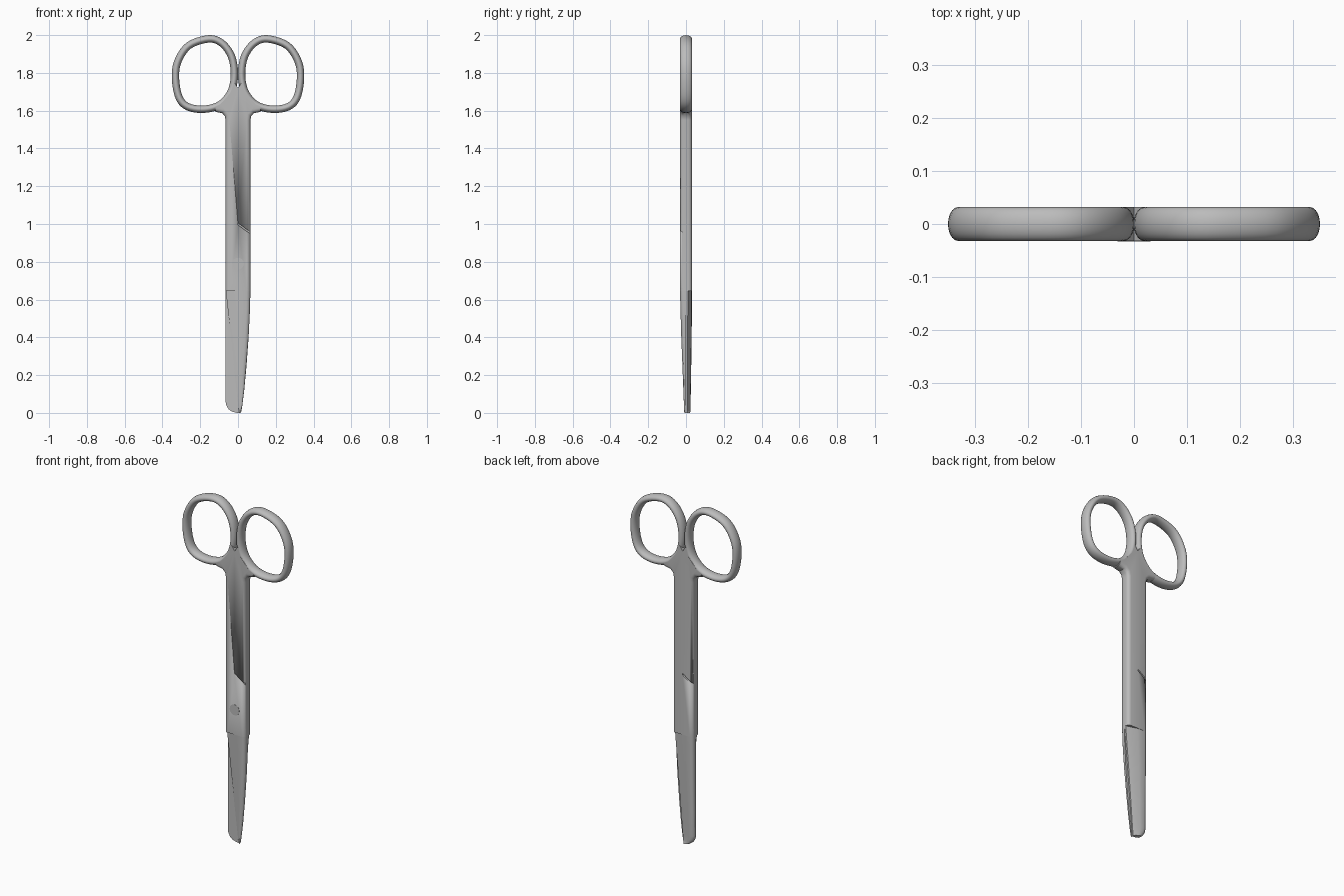
import bpy, bmesh, math
from mathutils import Vector

if "Cube" in bpy.data.objects:
    bpy.data.objects.remove(bpy.data.objects["Cube"])

steel = bpy.data.materials.new("steel_grey")
steel.diffuse_color = (0.5, 0.5, 0.5, 1)
steel.use_nodes = True
steel.node_tree.nodes["Principled BSDF"].inputs["Base Color"].default_value = steel.diffuse_color
T = 0.032   # half thickness
W = 0.066   # half width of the shank


def finish(bm, name, angle=35):
    bmesh.ops.recalc_face_normals(bm, faces=bm.faces)
    me = bpy.data.meshes.new(name)
    bm.to_mesh(me)
    bm.free()
    ob = bpy.data.objects.new(name, me)
    bpy.context.collection.objects.link(ob)
    me.materials.append(steel)
    bpy.ops.object.select_all(action='DESELECT')
    ob.select_set(True)
    bpy.context.view_layer.objects.active = ob
    bpy.ops.object.shade_smooth_by_angle(angle=math.radians(angle))
    return ob


def loft(bm, rows, closed):
    vs = [[bm.verts.new(p) for p in r] for r in rows]
    n, m = len(vs), len(vs[0])
    for i in range(n if closed else n - 1):
        a, b = vs[i], vs[(i + 1) % n]
        for j in range(m):
            k = (j + 1) % m
            bm.faces.new((a[j], a[k], b[k], b[j]))
    if not closed:
        bm.faces.new(vs[0])
        bm.faces.new(vs[-1])


# finger rings: oval section swept along a smooth closed path
path = [(.155, 1.980), (.26, 1.945), (.318, 1.862), (.331, 1.772), (.312, 1.67),
        (.264, 1.62), (.178, 1.608), (.095, 1.632), (.038, 1.698), (.019, 1.788),
        (.034, 1.886), (.085, 1.957)]


def smooth_path(pts, steps):
    out, n = [], len(pts)
    for i in range(n):
        a, b, c, d = (Vector(pts[(i + k) % n]) for k in (-1, 0, 1, 2))
        for s in range(steps):
            t = s / steps
            out.append(0.5 * (2 * b + (c - a) * t + (2 * a - 5 * b + 4 * c - d) * t * t
                              + (3 * b - a - 3 * c + d) * t ** 3))
    return out


loop = smooth_path(path, 5)
for side, name in ((-1, "left_finger_ring"), (1, "right_finger_ring")):
    bm = bmesh.new()
    rows = []
    for i, p in enumerate(loop):
        tan = (loop[(i + 1) % len(loop)] - loop[i - 1]).normalized()
        nrm = Vector((-tan.y, tan.x))
        row = []
        for j in range(20):
            a = 2 * math.pi * j / 20
            q = p + nrm * 0.0195 * math.cos(a)
            row.append((side * q.x, T * math.sin(a), q.y))
        rows.append(row)
    loft(bm, rows, True)
    finish(bm, name, 60)

# shank with the web between the rings, outer edges rounded
half = [(W, .645), (W, 1.55), (.070, 1.572), (.084, 1.587), (.12, 1.594),
        (.12, 1.622), (.095, 1.632), (.038, 1.698), (.02, 1.75)]
outline = half + [(0, 1.72)] + [(-x, z) for x, z in reversed(half)]
bm = bmesh.new()
n = len(outline)
front = [bm.verts.new((x, -T, z)) for x, z in outline]
back = [bm.verts.new((x, T, z)) for x, z in outline]
bm.faces.new(front)
bm.faces.new(back)
for i in range(n):
    k = (i + 1) % n
    bm.faces.new((front[i], front[k], back[k], back[i]))
bmesh.ops.recalc_face_normals(bm, faces=bm.faces)
rounded = [bm.edges.get((r[i], r[i + 1])) for r in (front, back)
           for i in list(range(4)) + list(range(n - 5, n - 1))]
bmesh.ops.bevel(bm, geom=rounded, offset=0.02, segments=4, profile=0.5,
                affect='EDGES', clamp_overlap=False)
shank = finish(bm, "shank")

# grooves where the two arms cross, front and back
for s, name in ((1, "front_groove_cutter"), (-1, "back_groove_cutter")):
    bm = bmesh.new()
    rows = [[(s * x, -s * y, z + dz) for y, dz in ((.022, -.005), (.022, .005), (.05, .005), (.05, -.005))]
            for x, z in ((0, 1.0), (.08, .942))]
    loft(bm, rows, False)
    cutter = finish(bm, name)
    cutter.hide_render = True
    cutter.hide_set(True)
    mod = shank.modifiers.new(name, 'BOOLEAN')
    mod.operation = 'DIFFERENCE'
    mod.solver = 'EXACT'
    mod.object = cutter


# blades: slices (z, cutting edge x, spine x, thickness), ground thin to the edge
def blade(name, slices, s):
    bm = bmesh.new()
    rows = []
    for z, xe, xs, t in slices:
        w = xs - xe
        r = min(0.02, w * 0.3)
        sec = [(xe, 0), (xe, -t * .3), (xe + w * .5, -t * .93), (xs - r, -t)]
        for a in (22.5, 45, 67.5, 90):
            a = math.radians(a)
            sec.append((xs - r + r * math.sin(a), -t + t * .62 * (1 - math.cos(a))))
        sec.append((xs, 0))
        rows.append([(s * x, s * y, z) for x, y in sec])
    loft(bm, rows, False)
    return finish(bm, name, 25)


blade("front_pointed_blade",
      [(.66, -W, W, T), (.55, -.054, .0635, .0295), (.4, -.038, .056, .025), (.25, -.022, .045, .019),
       (.12, -.008, .033, .014), (.04, .001, .023, .011), (.01, .005, .018, .0095), (0, .009, .014, .009)], 1)
blade("back_blunt_blade",
      [(.66, -W, W, T), (.4, -.044, W, .030), (.2, -.028, W, .027), (.06, -.017, W, .0245),
       (.04, -.015, .062, .024), (.02, -.0135, .05, .0235), (.007, -.0125, .033, .023), (0, -.012, .005, .022)], -1)

# pivot screw, nearly flush with the front
bm = bmesh.new()
ring = [(math.cos(math.pi * i / 12) * .031, math.sin(math.pi * i / 12) * .031 + .79) for i in range(24)]
loft(bm, [[(x, y, z) for x, z in ring] for y in (-T - .001, 0)], False)
finish(bm, "pivot_screw")
